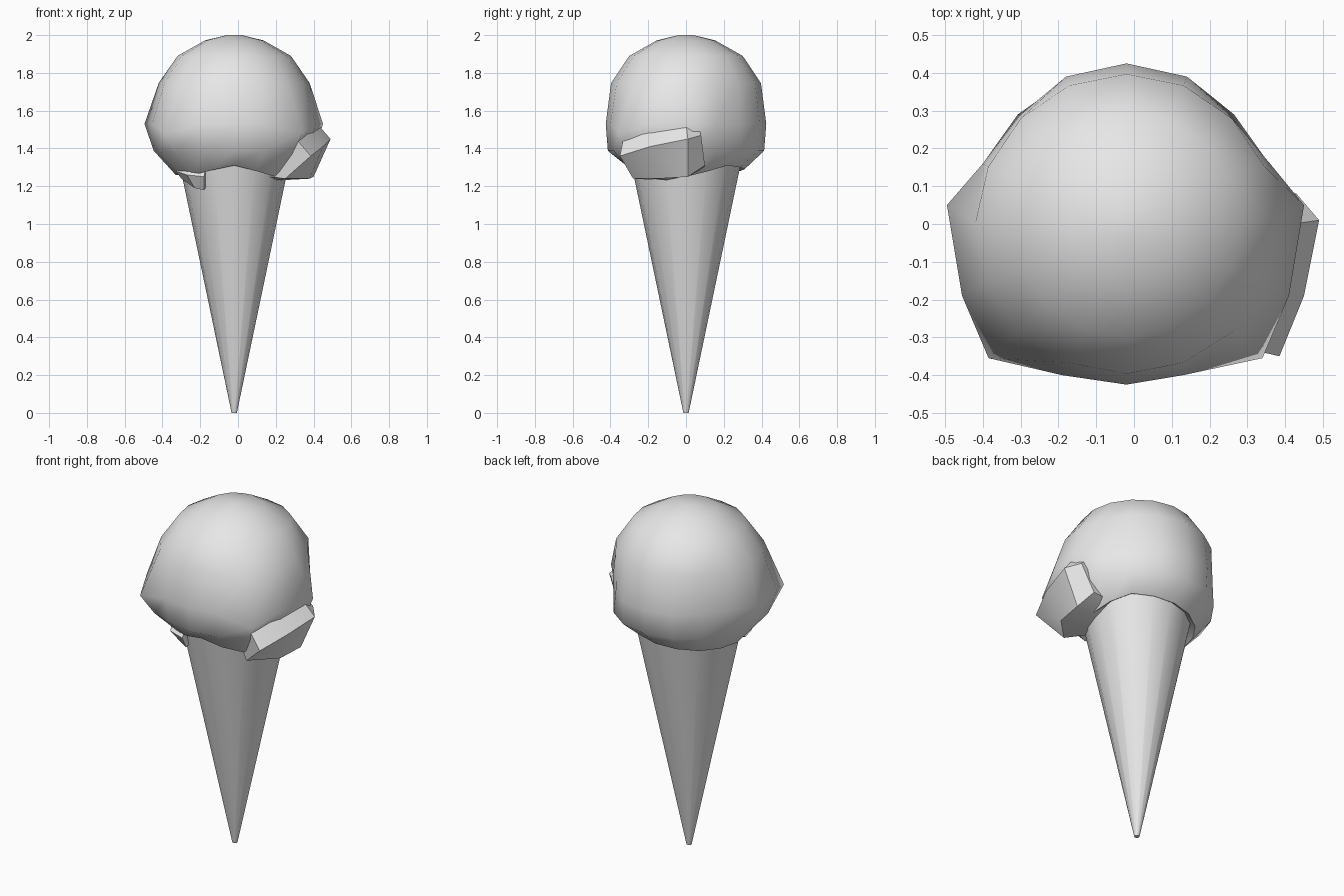
import bpy, bmesh, math
from mathutils import Vector

cube = bpy.data.objects.get("Cube")
if cube:
    bpy.data.objects.remove(cube, do_unlink=True)

grey = bpy.data.materials.new("plain grey")
grey.use_nodes = True
colour = (0.8, 0.8, 0.8, 1)
grey.diffuse_color = colour
grey.node_tree.nodes["Principled BSDF"].inputs["Base Color"].default_value = colour

AXIS_X = -0.02
SIDES = 16


def loft(name, rings, closed_along=True, angle=30):
    """Skin a list of equal closed rings and cap both ends."""
    bm = bmesh.new()
    loops = [[bm.verts.new(p) for p in ring] for ring in rings]
    n = len(loops[0])
    for low, high in zip(loops, loops[1:]):
        for i in range(n):
            j = (i + 1) % n
            bm.faces.new((low[i], low[j], high[j], high[i]))
    bm.faces.new(loops[0][::-1])
    bm.faces.new(loops[-1])
    bmesh.ops.recalc_face_normals(bm, faces=bm.faces[:])
    mesh = bpy.data.meshes.new(name)
    bm.to_mesh(mesh)
    bm.free()
    obj = bpy.data.objects.new(name, mesh)
    bpy.context.collection.objects.link(obj)
    mesh.materials.append(grey)
    bpy.ops.object.select_all(action="DESELECT")
    obj.select_set(True)
    bpy.context.view_layer.objects.active = obj
    bpy.ops.object.shade_smooth_by_angle(angle=math.radians(angle))
    return obj


def circle(radius, z):
    return [Vector((AXIS_X + radius * math.cos(math.tau * i / SIDES),
                    radius * math.sin(math.tau * i / SIDES), z))
            for i in range(SIDES)]


# Tapered cone, reaching up inside the scoop
loft("cone", [circle(0.014, 0), circle(0.29, 1.32)])

# Widest outline of the scoop, counter-clockwise from the left side
outline = [(0.45, 0.05), (0.36, 0.16), (0.25, 0.29), (0.14, 0.39),
           (-0.02, 0.425), (-0.18, 0.39), (-0.3, 0.29), (-0.4, 0.16),
           (-0.495, 0.05), (-0.455, -0.19), (-0.385, -0.355), (-0.19, -0.4),
           (-0.02, -0.425), (0.13, -0.4), (0.34, -0.355), (0.41, -0.19)]
widest = [Vector((x, y, 1.53)) for x, y in outline]
for i in (10, 14):
    widest[i].z = 1.48

# Wavy lower lip: height for every second side
lip_z = [1.25, 1.31, 1.29, 1.27, 1.26, 1.26, 1.31, 1.25]


def lip(radius, lift):
    ring = circle(radius, 0)
    for i, p in enumerate(ring):
        p.z = (lip_z[i // 2] + lip_z[(i + 1) // 2 % len(lip_z)]) / 2 + lift
    return ring


shoulder = [a.lerp(b, 0.25) for a, b in zip(circle(0.41, 1.34), widest)]
upper = [a.lerp(b, 0.06) for a, b in zip(circle(0.395, 1.76), widest)]
scoop = loft("scoop", [lip(0.25, 0.04), lip(0.31, 0), shoulder, widest, upper,
                       circle(0.3, 1.89), circle(0.155, 1.972),
                       circle(0.04, 2.0)], angle=60)


def lump(name, sections):
    loft(name, [[Vector(p) for p in s] for s in sections], angle=25)


# Overflow ledge: each section runs inner top, ridge, lower edge, inner bottom
lump("overflow_ledge", [
    [(0.3, -0.33, 1.46), (0.385, -0.35, 1.36), (0.25, -0.28, 1.24), (0.17, -0.2, 1.25)],
    [(0.38, -0.19, 1.5), (0.45, -0.19, 1.41), (0.38, -0.15, 1.24), (0.2, -0.1, 1.23)],
    [(0.42, 0.0, 1.53), (0.49, 0.01, 1.45), (0.4, 0.01, 1.25), (0.22, 0.0, 1.25)],
    [(0.4, 0.07, 1.5), (0.43, 0.08, 1.47), (0.36, 0.1, 1.31), (0.22, 0.1, 1.3)],
])

# Small drip under the lip
lump("drip", [
    [(-0.3, -0.12, 1.31), (-0.33, -0.13, 1.28), (-0.3, -0.12, 1.24), (-0.22, -0.1, 1.26)],
    [(-0.24, -0.2, 1.31), (-0.27, -0.24, 1.26), (-0.23, -0.2, 1.19), (-0.18, -0.15, 1.21)],
    [(-0.17, -0.23, 1.3), (-0.18, -0.26, 1.25), (-0.18, -0.22, 1.18), (-0.15, -0.19, 1.23)],
])
